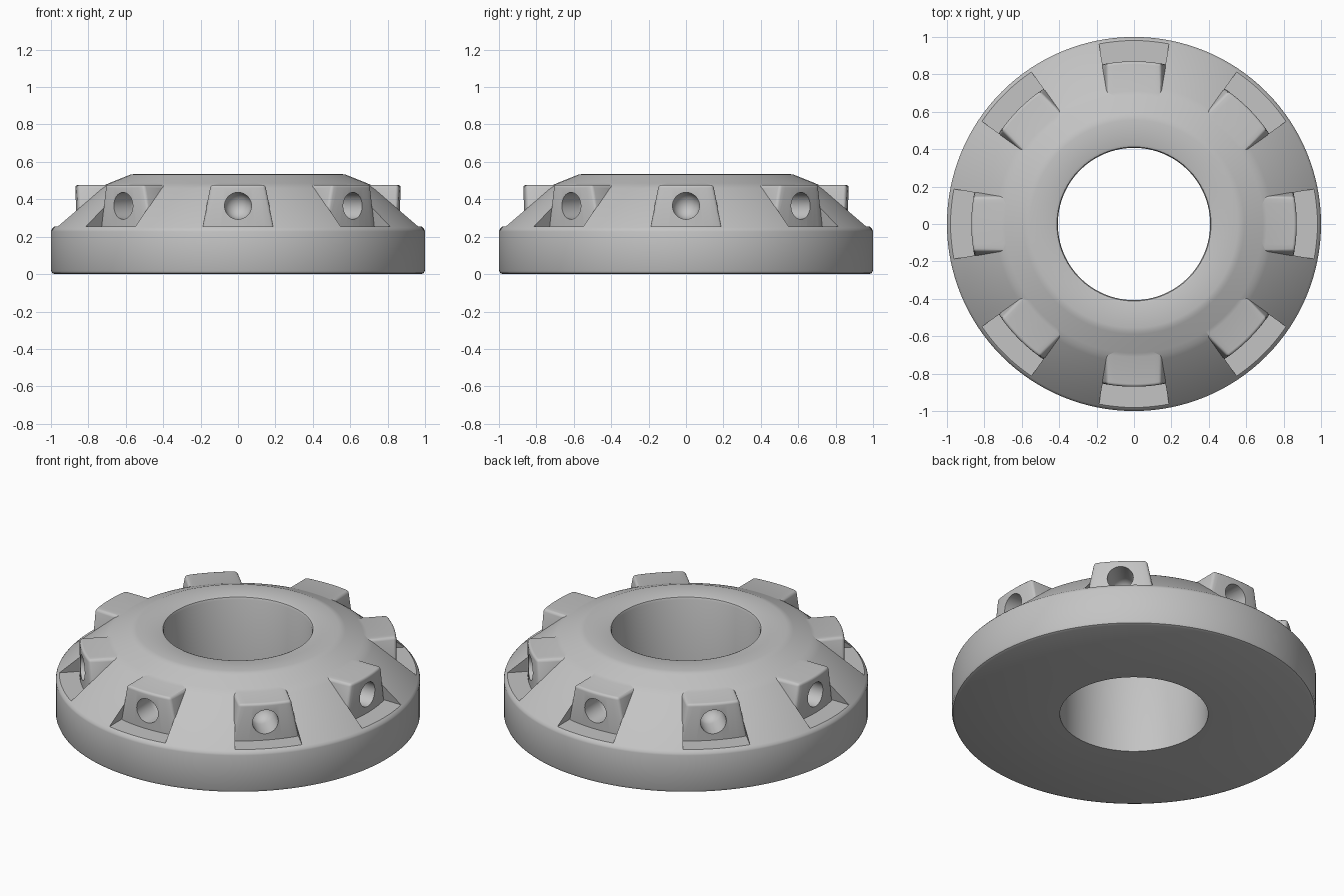
import bpy, bmesh, math
from mathutils import Matrix, Vector

if "Cube" in bpy.data.objects:
    bpy.data.objects.remove(bpy.data.objects["Cube"])

COUNT = 8          # lugs around the ring
FACE_R = 0.87      # radius of the lug faces

grey = bpy.data.materials.new("plain grey")
grey.diffuse_color = (0.55, 0.55, 0.55, 1)
grey.use_nodes = True
grey.node_tree.nodes["Principled BSDF"].inputs["Base Color"].default_value = grey.diffuse_color


def make_object(name, bm):
    bmesh.ops.remove_doubles(bm, verts=bm.verts, dist=1e-5)
    bmesh.ops.recalc_face_normals(bm, faces=bm.faces)
    me = bpy.data.meshes.new(name)
    bm.to_mesh(me)
    bm.free()
    me.materials.append(grey)
    ob = bpy.data.objects.new(name, me)
    bpy.context.collection.objects.link(ob)
    return ob


def lathe(bm, profile, steps, closed, matrix=Matrix()):
    """Turn an (r, z) profile about the z axis, then place it."""
    rings = []
    for i in range(steps):
        a = 2 * math.pi * i / steps
        rings.append([bm.verts.new(matrix @ Vector((r * math.cos(a), r * math.sin(a), z)))
                      for r, z in profile])
    n = len(profile)
    for i in range(steps):
        a, b = rings[i], rings[(i + 1) % steps]
        for j in range(n if closed else n - 1):
            k = (j + 1) % n
            if profile[j][0] < 1e-6:
                bm.faces.new((a[j], b[k], a[k]))
            elif profile[k][0] < 1e-6:
                bm.faces.new((a[j], b[j], a[k]))
            else:
                bm.faces.new((a[j], b[j], b[k], a[k]))


def wedge(r_in, r_out, z0, z1, extra, round_off=0.0):
    """Tapered block facing -y whose inner and outer faces are arcs."""
    bm = bmesh.new()
    cols = 8
    grid = {}
    for i in range(cols + 1):
        for k, z in enumerate((z0, z1)):
            w = 0.187 - 0.2 * (z - 0.255) + extra
            x = w * (2 * i / cols - 1)
            for m, r in enumerate((r_in, r_out)):
                grid[i, k, m] = bm.verts.new((x, -math.sqrt(r * r - x * x), z))
    g = grid
    for i in range(cols):
        j = i + 1
        for m in (0, 1):
            bm.faces.new((g[i, 0, m], g[j, 0, m], g[j, 1, m], g[i, 1, m]))
        for k in (0, 1):
            bm.faces.new((g[i, k, 0], g[j, k, 0], g[j, k, 1], g[i, k, 1]))
    for i in (0, cols):
        bm.faces.new((g[i, 0, 0], g[i, 1, 0], g[i, 1, 1], g[i, 0, 1]))
    bmesh.ops.recalc_face_normals(bm, faces=bm.faces)
    if round_off:
        sharp = [e for e in bm.edges if e.calc_face_angle() > 0.8]
        bmesh.ops.bevel(bm, geom=sharp, offset=round_off, segments=3,
                        profile=0.5, affect='EDGES')
    return bm


def around(bm):
    """Repeat the geometry around the ring."""
    base = bm.verts[:] + bm.edges[:] + bm.faces[:]
    for i in range(1, COUNT):
        new = bmesh.ops.duplicate(bm, geom=base)["geom"]
        bmesh.ops.rotate(bm, verts=[v for v in new if isinstance(v, bmesh.types.BMVert)],
                         cent=(0, 0, 0),
                         matrix=Matrix.Rotation(2 * math.pi * i / COUNT, 3, 'Z'))
    return bm


def combine(target, tool, operation):
    bpy.context.view_layer.objects.active = target
    mod = target.modifiers.new(operation.lower(), 'BOOLEAN')
    mod.operation = operation
    mod.solver = 'EXACT'
    mod.object = tool
    bpy.ops.object.modifier_apply(modifier=mod.name)
    bpy.data.objects.remove(tool)


# Ring body with a cylindrical rim, two conical slopes and a central bore
bm = bmesh.new()
lathe(bm, [(0.407, 0), (0.98, 0), (0.994, 0.006), (1, 0.02), (1, 0.228), (0.997, 0.238),
           (0.988, 0.249), (0.74, 0.459), (0.715, 0.475), (0.69, 0.486),
           (0.59, 0.526), (0.575, 0.532), (0.555, 0.535),
           (0.425, 0.535), (0.412, 0.53), (0.407, 0.517)], 128, True)
ring = make_object("ring_body", bm)

# Pockets cut into the slope in front of each lug
pockets = make_object("pocket_cutter", around(wedge(FACE_R - 0.006, 1.1, 0.255, 0.55, 0.0)))
combine(ring, pockets, 'DIFFERENCE')

# Rounded lugs standing out of the slope
lugs = make_object("lugs", around(wedge(0.62, FACE_R, 0.2, 0.477, 0.003, 0.015)))
combine(ring, lugs, 'UNION')

# Blind round-ended holes in the lug faces
bm = bmesh.new()
R = 0.072
dome = [(R * math.cos(t * math.pi / 12), -0.74 + R * math.sin(t * math.pi / 12)) for t in range(6)]
place = Matrix.Translation((0, 0, 0.365)) @ Matrix.Rotation(math.radians(-90), 4, 'X')
lathe(bm, [(0, -0.95), (R, -0.95)] + dome + [(0, -0.74 + R)], 32, False, place)
holes = make_object("hole_cutter", around(bm))
combine(ring, holes, 'DIFFERENCE')

# Smooth shading with crisp cut edges
bpy.ops.object.select_all(action='DESELECT')
ring.select_set(True)
bpy.context.view_layer.objects.active = ring
bpy.ops.object.shade_smooth_by_angle(angle=math.radians(35))
